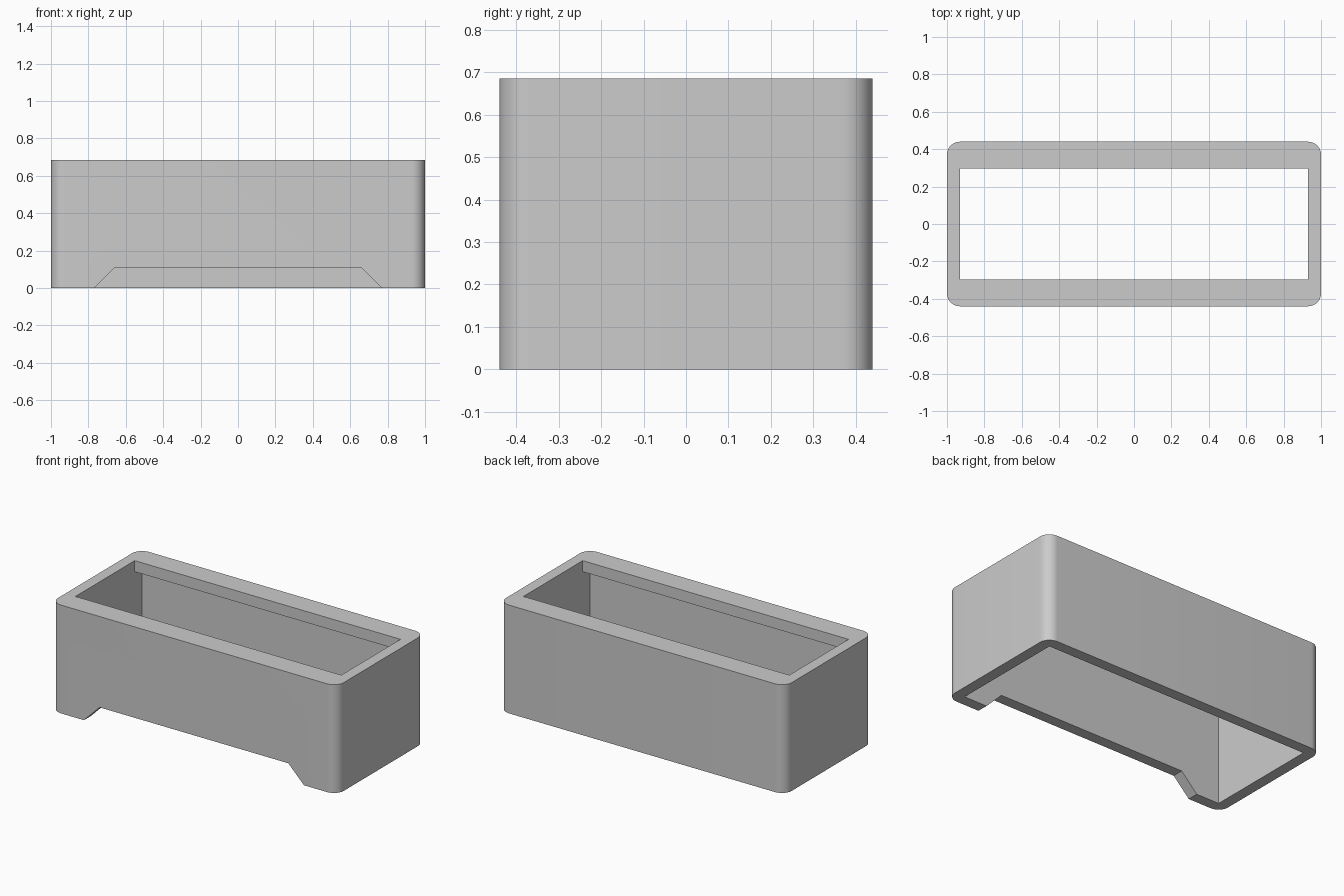
import bpy, bmesh, math

if "Cube" in bpy.data.objects:
    bpy.data.objects.remove(bpy.data.objects["Cube"])

H, HX, HY, R = 0.685, 1.0, 0.44, 0.07   # height, half sizes, corner radius
WALL = 0.07


def prism(name, pts, vec):
    """Extrude a closed outline of 3D points along vec."""
    bm = bmesh.new()
    face = bm.faces.new([bm.verts.new(p) for p in pts])
    ext = bmesh.ops.extrude_face_region(bm, geom=[face])
    bmesh.ops.translate(bm, vec=vec, verts=[v for v in ext["geom"] if isinstance(v, bmesh.types.BMVert)])
    bmesh.ops.recalc_face_normals(bm, faces=bm.faces)
    me = bpy.data.meshes.new(name)
    bm.to_mesh(me)
    bm.free()
    ob = bpy.data.objects.new(name, me)
    bpy.context.collection.objects.link(ob)
    return ob


def rect(hx, hy, z):
    return [(-hx, -hy, z), (hx, -hy, z), (hx, hy, z), (-hx, hy, z)]


# Outer body with rounded vertical corners
outline, steps = [], 12
for k, (sx, sy) in enumerate([(1, 1), (-1, 1), (-1, -1), (1, -1)]):
    for i in range(steps + 1):
        a = math.pi / 2 * (k + i / steps)
        outline.append((sx * (HX - R) + R * math.cos(a), sy * (HY - R) + R * math.sin(a), 0))
body = prism("box_shell", outline, (0, 0, H))

# Cutters: wide cavity below, narrower opening through the lip, front notch
cavity = prism("cavity_cutter", rect(HX - WALL, HY - WALL, -0.1), (0, 0, H - WALL + 0.1))
opening = prism("opening_cutter", rect(HX - WALL, 0.296, 0.3), (0, 0, 0.6))
notch = prism("notch_cutter",
              [(-0.87, -0.6, -0.1), (0.87, -0.6, -0.1), (0.66, -0.6, 0.11), (-0.66, -0.6, 0.11)],
              (0, 0.4, 0))
bpy.context.view_layer.objects.active = body
body.select_set(True)
for cutter in (cavity, opening, notch):
    mod = body.modifiers.new(cutter.name, "BOOLEAN")
    mod.operation, mod.solver, mod.object = "DIFFERENCE", "EXACT", cutter
    bpy.ops.object.modifier_apply(modifier=mod.name)
    bpy.data.objects.remove(cutter)

# Single grey colour, smooth corners with sharp edges kept
mat = bpy.data.materials.new("grey")
mat.diffuse_color = (0.6, 0.6, 0.6, 1)
mat.use_nodes = True
mat.node_tree.nodes["Principled BSDF"].inputs["Base Color"].default_value = mat.diffuse_color
body.data.materials.clear()
body.data.materials.append(mat)
bpy.ops.object.shade_smooth_by_angle(angle=math.radians(30))
